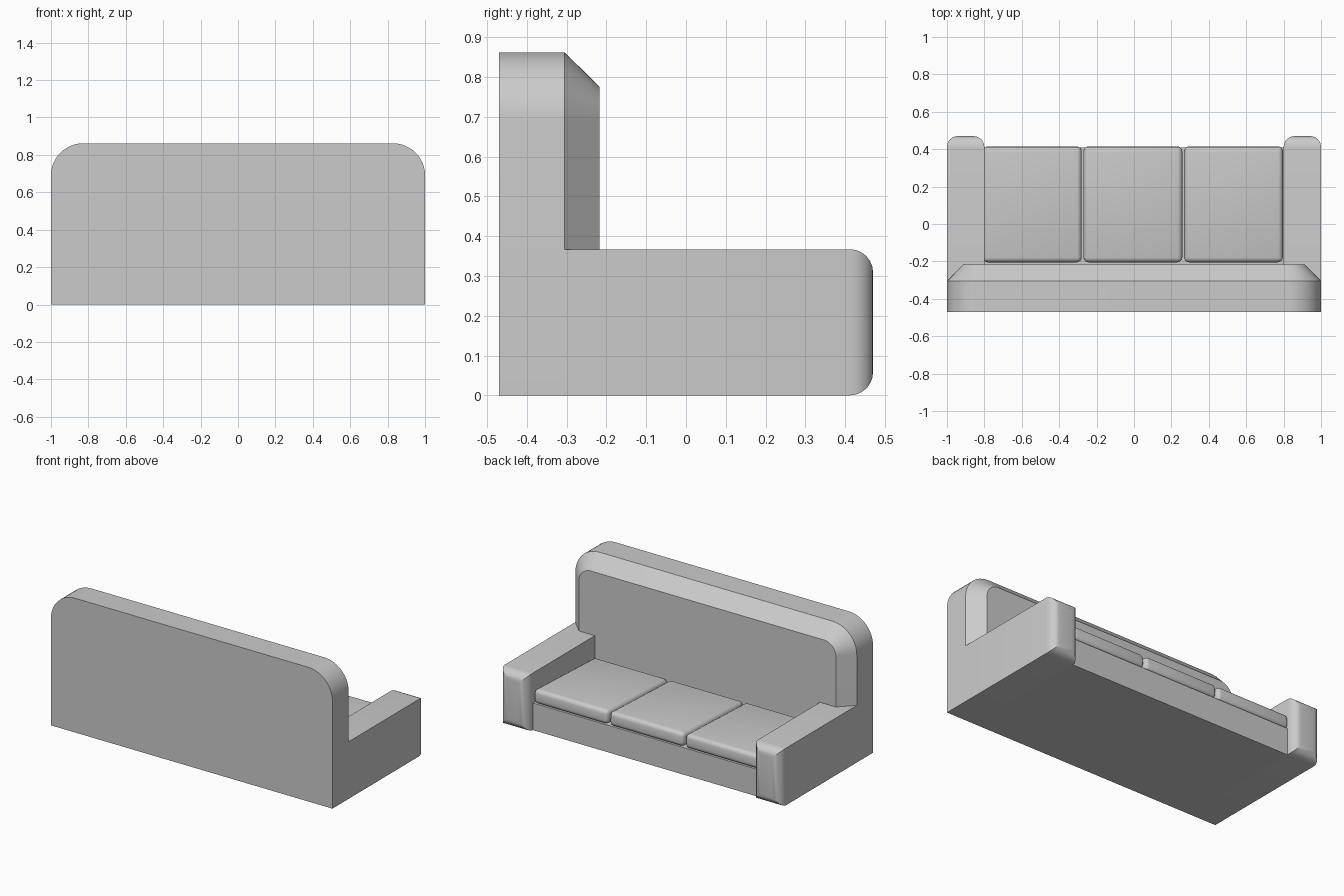
import bpy, bmesh
from math import sin, cos, pi, radians

if "Cube" in bpy.data.objects:
    bpy.data.objects.remove(bpy.data.objects["Cube"])


def finish(name, bm):
    bmesh.ops.recalc_face_normals(bm, faces=bm.faces)
    mesh = bpy.data.meshes.new(name)
    bm.to_mesh(mesh)
    bm.free()
    obj = bpy.data.objects.new(name, mesh)
    bpy.context.collection.objects.link(obj)
    bpy.context.view_layer.objects.active = obj
    obj.select_set(True)
    bpy.ops.object.shade_smooth_by_angle(angle=radians(30))
    obj.select_set(False)
    return obj


def box(name, lo, hi, bevel=0.0, pick=lambda e: True, segments=6):
    """Axis-aligned box with its picked edges rounded."""
    bm = bmesh.new()
    bmesh.ops.create_cube(bm, size=1)
    for v in bm.verts:
        v.co = [(a + b) / 2 + c * (b - a) for a, b, c in zip(lo, hi, v.co)]
    if bevel:
        bmesh.ops.bevel(bm, geom=[e for e in bm.edges if pick(e)], offset=bevel,
                        segments=segments, profile=0.5, affect='EDGES')
    return finish(name, bm)


# backrest: arched panel with a chamfered front rim
def arch(bm, y, inset, steps=12):
    half, top, r = 1 - inset, 0.862 - inset, 0.172 - inset
    pts = [(half, 0)]
    for cx, start in ((half - r, 0), (r - half, pi / 2)):
        for i in range(steps + 1):
            a = start + pi / 2 * i / steps
            pts.append((cx + r * cos(a), top - r + r * sin(a)))
    pts.append((-half, 0))
    return [bm.verts.new((x, y, z)) for x, z in pts]


bm = bmesh.new()
rings = [arch(bm, -0.47, 0), arch(bm, -0.305, 0), arch(bm, -0.217, 0.087)]
for a, b in zip(rings, rings[1:]):
    for i in range(len(a)):
        j = (i + 1) % len(a)
        bm.faces.new((a[i], a[j], b[j], b[i]))
bm.faces.new(rings[0])
bm.faces.new(rings[-1])
finish("backrest", bm)

# arms: front face edges rounded
for side, x0, x1 in (("left", -1, -0.8), ("right", 0.8, 1)):
    box(side + "_arm", (x0, -0.305, 0), (x1, 0.47, 0.367), 0.058,
        lambda e: all(v.co.y > 0.46 for v in e.verts))

# seat base
box("seat_base", (-0.8, -0.217, 0), (0.8, 0.41, 0.174))

# three cushions, sloping gently down toward the backrest
for i in range(3):
    cushion = box(f"seat_cushion_{i + 1}", (-0.264, -0.309, -0.045),
                  (0.264, 0.309, 0.045), 0.026, segments=4)
    cushion.location = ((i - 1) * 0.538 - 0.006, 0.105, 0.207)
    cushion.rotation_euler.x = radians(2.4)
